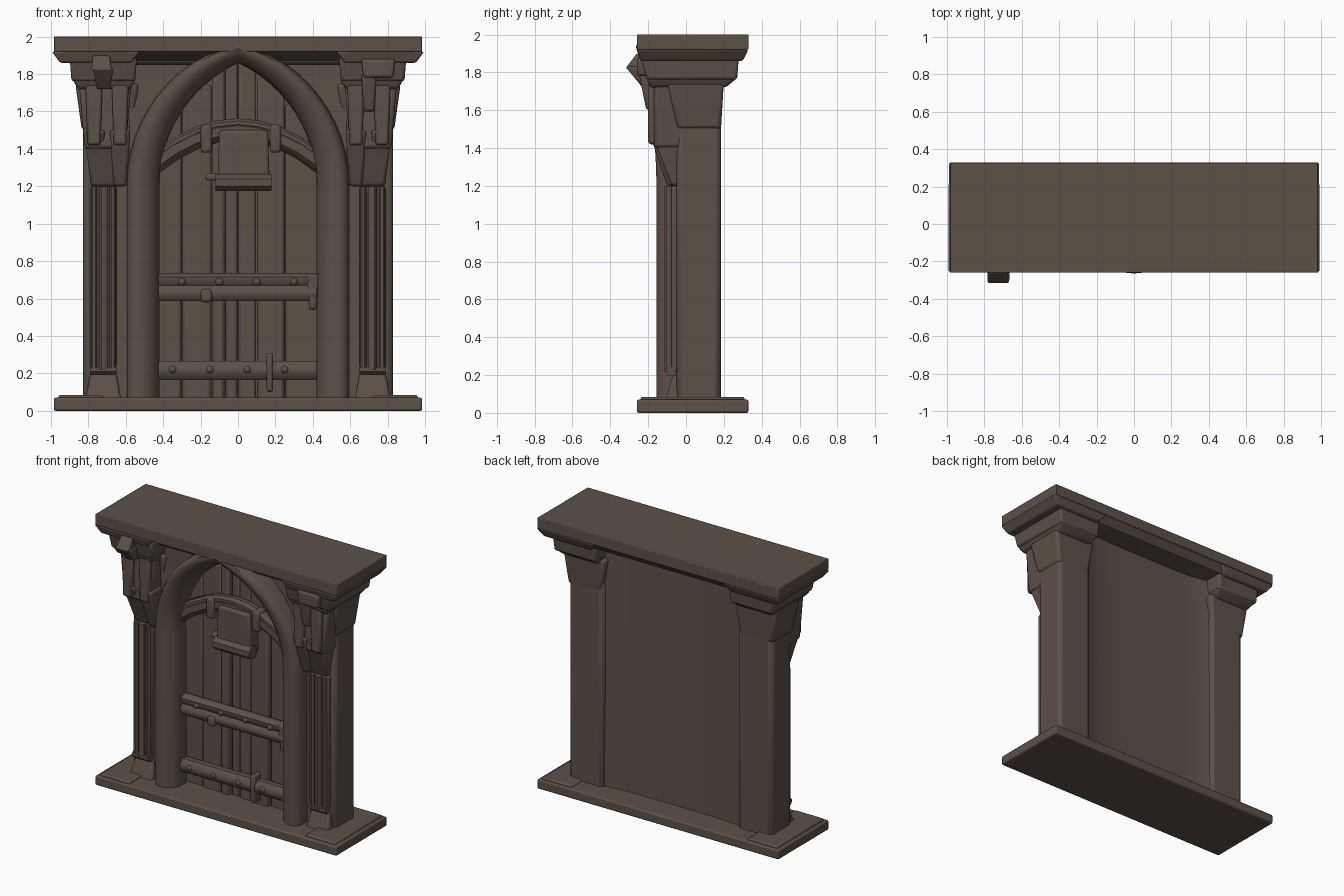
import bpy, bmesh, math

cube = bpy.data.objects.get("Cube")
if cube:
    bpy.data.objects.remove(cube, do_unlink=True)

material = bpy.data.materials.new("dark_brown_stone")
material.use_nodes = True
brown = (0.108, 0.082, 0.064, 1)
material.diffuse_color = brown
shader = material.node_tree.nodes["Principled BSDF"]
shader.inputs["Base Color"].default_value = brown
shader.inputs["Roughness"].default_value = 0.9

# Shared measures
slab_front, slab_back, slab_half = -0.26, 0.33, 0.985
slab_top, cornice_bottom, total_height = 0.07, 1.86, 2
pillar_x, pillar_width, pillar_front, pillar_back = 0.69, 0.28, -0.05, 0.185
spring = 1.2
door_half, door_face = 0.45, 0.02


def skin(name, loops, closed=True, rounding=0, mirror=False):
    """Join a row of equal point loops into one smooth object."""
    bm = bmesh.new()
    rows = [[bm.verts.new(point) for point in loop] for loop in loops]
    count = len(rows[0])
    for lower, upper in zip(rows, rows[1:]):
        for i in range(count if closed else count - 1):
            j = (i + 1) % count
            bm.faces.new((lower[i], lower[j], upper[j], upper[i]))
    if closed:
        bm.faces.new(rows[0][::-1])
        bm.faces.new(rows[-1])
    bmesh.ops.recalc_face_normals(bm, faces=bm.faces)
    mesh = bpy.data.meshes.new(name)
    bm.to_mesh(mesh)
    bm.free()
    mesh.materials.append(material)
    part = bpy.data.objects.new(name, mesh)
    bpy.context.collection.objects.link(part)
    if rounding:
        bevel = part.modifiers.new("Bevel", 'BEVEL')
        bevel.width, bevel.segments = rounding, 2
    if mirror:
        part.modifiers.new("Mirror", 'MIRROR').use_mirror_merge = False
    bpy.ops.object.select_all(action='DESELECT')
    part.select_set(True)
    bpy.context.view_layer.objects.active = part
    bpy.ops.object.shade_smooth_by_angle(angle=math.radians(45))


def block(name, x, width, bottom, top, front, back=0.05, flare=0, flare_front=0, flare_back=0,
          rounding=0.015, mirror=False):
    """Block whose top spreads by the flares to the sides, front and back."""
    def section(z, share):
        reach = width / 2 + flare * share
        near, far = front - flare_front * share, back + flare_back * share
        return [(x - reach, near, z), (x + reach, near, z), (x + reach, far, z), (x - reach, far, z)]
    skin(name, [section(bottom, 0), section(top, 1)], rounding=rounding, mirror=mirror)


def rod(name, path, radius, sides=8, mirror=False):
    """Round bar along points lying in the front plane."""
    loops = []
    for k, (x, y, z) in enumerate(path):
        before, after = path[max(k - 1, 0)], path[min(k + 1, len(path) - 1)]
        slope = math.atan2(after[2] - before[2], after[0] - before[0])
        loop = []
        for i in range(sides):
            turn = math.tau * (i + 0.5) / sides
            side, depth = radius * math.cos(turn), radius * math.sin(turn)
            loop.append((x - side * math.sin(slope), y + depth, z + side * math.cos(slope)))
        loops.append(loop)
    skin(name, loops, mirror=mirror)


def level_bar(name, left, right, y, z, radius, mirror=False):
    rod(name, [(left, y, z), (right, y, z)], radius, mirror=mirror)


def arch_curve(width, height, y, steps=12):
    """Right half of a pointed arch whose crown leans forward."""
    centre = (width ** 2 - height ** 2) / (2 * width)
    radius = width - centre
    end = math.atan2(height, -centre)
    points = []
    for i in range(steps + 1):
        turn = end * i / steps
        rise = radius * math.sin(turn)
        points.append((centre + radius * math.cos(turn), y - rise ** 2 / 5, spring + rise))
    return points


def both_halves(points):
    return points + [(-x, y, z) for x, y, z in points[-2::-1]]


# Base slab and cornice
block("base_slab", 0, 2 * slab_half, 0, slab_top, slab_front, slab_back, rounding=0.01)
block("base_end_pad", 0.84, 0.24, slab_top / 2, slab_top + 0.015, slab_front + 0.02,
      slab_back - 0.02, rounding=0.01, mirror=True)
block("cornice", 0, 2 * slab_half, cornice_bottom + 0.06, total_height, slab_front, slab_back,
      rounding=0.005)
block("cornice_underside", 0, 1.84, cornice_bottom + 0.01, cornice_bottom + 0.07, slab_front + 0.1,
      slab_back - 0.05, flare=0.06, flare_front=0.1, flare_back=0.05, rounding=0)
block("cornice_end", 0.76, 0.38, cornice_bottom, cornice_bottom + 0.06, slab_front + 0.02,
      slab_back - 0.03, flare=0.045, flare_front=0.02, flare_back=0.03, rounding=0.01, mirror=True)

# Back wall hollowed between the pillars, deeper towards the top
shell = []
for z, depth in ((slab_top / 2, 0.14), (total_height - 0.1, 0.11)):
    loop = []
    for i in range(13):
        x = 0.6 * math.cos(math.pi * i / 12)
        loop.append((x, depth + (pillar_back - 0.01 - depth) * (x / 0.6) ** 6, z))
    shell.append(loop + [(-0.6, 0.06, z), (0.6, 0.06, z)])
skin("back_wall", shell)

# Pillars, necks and capitals
block("pillar", pillar_x, pillar_width, slab_top / 2, 1.6, pillar_front, pillar_back,
      rounding=0.03, mirror=True)
block("pillar_neck", pillar_x + 0.01, pillar_width - 0.01, 1.5, 1.75, pillar_front, pillar_back,
      flare=0.035, flare_front=0.05, flare_back=0.015, rounding=0.02, mirror=True)
block("pillar_capital", 0.715, 0.28, 1.72, 1.77, -0.19, 0.21,
      flare=0.03, flare_front=0.02, flare_back=0.06, mirror=True)
block("capital_top", 0.72, 0.34, 1.76, cornice_bottom + 0.03, -0.21, 0.27,
      flare=0.01, flare_front=0.03, flare_back=0.01, mirror=True)
block("pillar_plinth", 0.72, 0.2, slab_top / 2, 0.2, -0.12, flare=-0.03, flare_front=-0.05, mirror=True)

# Slim framed strips on the pillar fronts
strip_x, strip_bottom = 0.72, 0.22
block("strip_back", strip_x, 0.14, strip_bottom, spring, -0.08, mirror=True)
for name, shift, radius in (("inner", -0.05, 0.018), ("middle", 0, 0.026), ("outer", 0.05, 0.018)):
    x = strip_x + shift
    rod("strip_rod_" + name, [(x, -0.09, strip_bottom), (x, -0.09, spring)], radius, mirror=True)
level_bar("strip_foot", strip_x - 0.07, strip_x + 0.07, -0.08, strip_bottom, 0.028, mirror=True)

# Carved corbels under the capitals
block("corbel_drop", 0.7, 0.17, spring, 1.42, -0.08, flare=0.03, flare_front=0.08, mirror=True)
block("corbel_body", 0.71, 0.22, 1.4, 1.75, -0.17, flare=0.03, rounding=0.02, mirror=True)
block("corbel_tongue", 0.63, 0.07, spring, 1.5, -0.1, flare=0.02, flare_front=0.1, mirror=True)
block("corbel_scroll", 0.76, 0.06, 1.3, 1.5, -0.11, flare=0.02, flare_front=0.09, mirror=True)
for x in (0.63, 0.77):
    block("corbel_leaf", x, 0.07, 1.42, 1.75, -0.2, flare=0.01, mirror=True)
block("right_boss_lower", -0.72, 0.07, 1.72, 1.83, -0.23, flare=0.02, flare_front=0.09, rounding=0.01)
block("right_boss_upper", -0.73, 0.11, 1.82, 1.9, -0.32, flare=-0.01, flare_front=-0.06, rounding=0.01)
block("left_capital_boss", 0.75, 0.16, 1.78, cornice_bottom + 0.02, -0.26, flare=0.01)
block("left_capital_pendant", 0.7, 0.06, 1.6, 1.8, -0.21, flare=0.01, flare_front=0.04)

# Pointed arch moulding, fullest along its outer edge
moulding = []
for i in range(9):
    turn = math.pi * i / 8
    side = math.cos(turn)
    bulge = -0.17 * math.sqrt(abs(math.sin(turn))) * (0.9 + 0.15 * side)
    curve = arch_curve(0.51 + 0.09 * side, 0.715 + 0.055 * side, min(bulge, door_face + 0.03 * side))
    x, y, z = curve[0]
    moulding.append(both_halves([(x, y, slab_top / 2)] + curve))
skin("arch_moulding", moulding, closed=False)

# Wall filling the corners above the arch
crown = both_halves(arch_curve(0.58, 0.75, 0))
skin("spandrel_wall", [[(x, -0.07, z) for x, y, z in crown],
                       [(x, -0.07, total_height - 0.05) for x, y, z in crown]], closed=False)
level_bar("spandrel_rail", 0.2, 0.58, -0.14, cornice_bottom + 0.01, 0.022, mirror=True)

# Door planks of uneven width, alternating in depth and cut to the arch
joints = (-door_half, -0.3, -0.14, -0.07, 0, 0.1, 0.25, door_half)
for i, (left, right) in enumerate(zip(joints, joints[1:])):
    x = (left + right) / 2
    block(f"door_plank_{i + 1}", x, right - left - 0.005, slab_top / 2, 1.92 - 0.8 * abs(x),
          door_face - 0.012 * (i % 3), 0.09)

# Cross bars with studs and straps
for name, z, radius in (("middle_bar_upper", 0.7, 0.04), ("middle_bar_lower", 0.63, 0.047),
                        ("lower_bar", 0.215, 0.054)):
    level_bar(name, -door_half, door_half - 0.03, door_face - 0.04, z, radius)
for i in range(4):
    x = 0.2 * i - 0.3
    block("middle_bar_stud", x, 0.04, 0.67, 0.71, -0.07)
    block("lower_bar_stud", x - 0.05, 0.04, 0.2, 0.24, -0.08)
block("middle_bar_strap", -0.17, 0.06, 0.58, 0.65, -0.08)
block("middle_bar_end", 0.4, 0.04, 0.54, 0.73, -0.06, flare=0.015)
block("lower_bar_strap", 0.17, 0.035, 0.1, 0.31, -0.08)

# Arched brace with a rim and two clasps
brace = [(x, door_face - 0.04, 1.5 - 0.9 * x * x)
         for x in (door_half * (i / 4 - 1) for i in range(9))]
rod("arched_brace", brace, 0.06)
rod("arched_brace_rim", [(x, y - 0.03, z + 0.04) for x, y, z in brace], 0.025)
for x in (-0.17, 0.2):
    block("brace_clasp", x, 0.06, 1.38, 1.53, -0.09)

# Hanging plaque with a rolled lower edge
block("plaque", 0.03, 0.28, spring, 1.5, -0.1, flare=-0.01)
level_bar("plaque_roll", -0.12, 0.18, -0.08, spring + 0.02, 0.05)
block("plaque_hook", -0.14, 0.07, 1.23, 1.27, -0.07)
